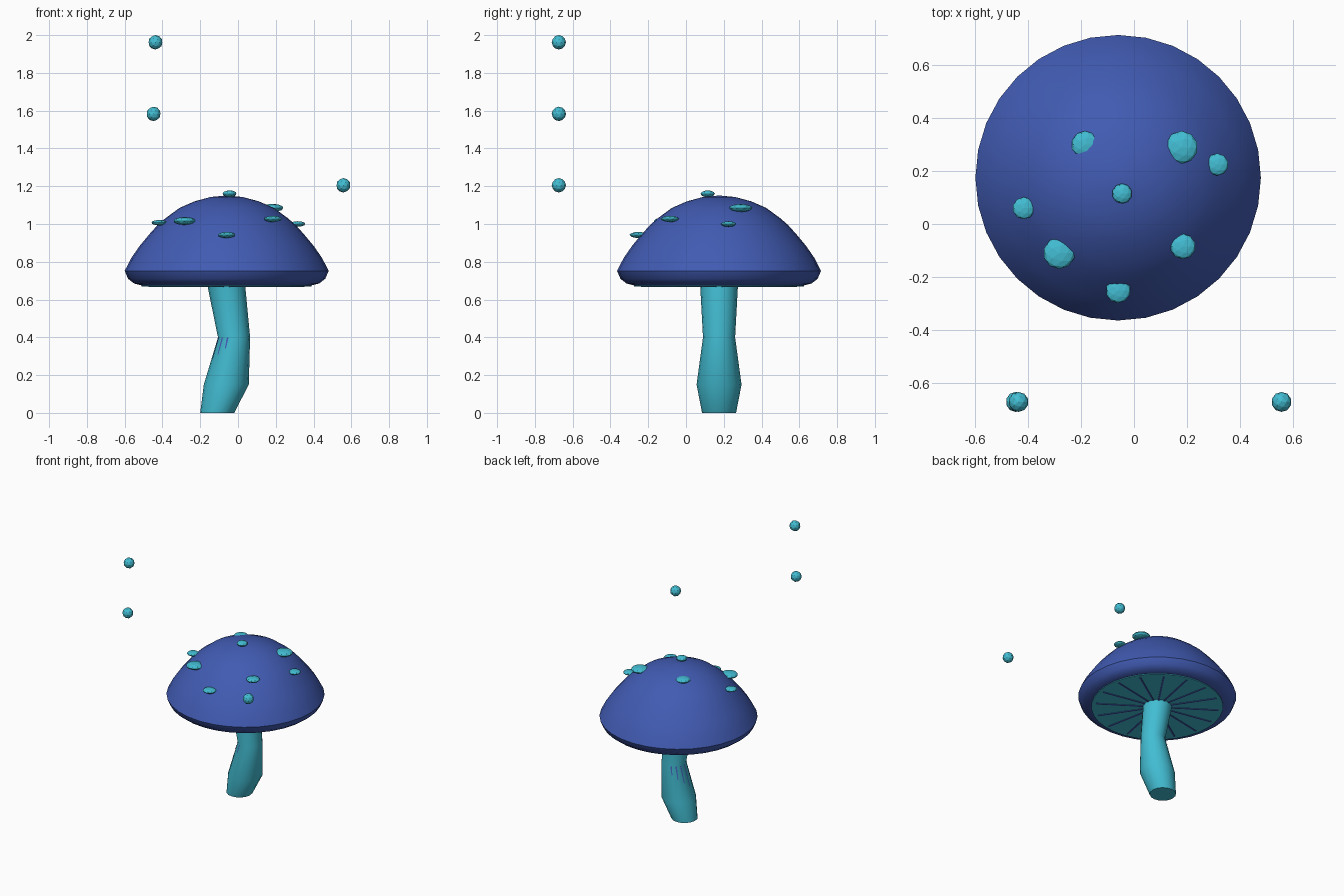
import bpy, bmesh, math
from mathutils import Vector

if "Cube" in bpy.data.objects:
    bpy.data.objects.remove(bpy.data.objects["Cube"])

CX, CY = -0.06, 0.175   # cap axis


def material(name, rgb):
    m = bpy.data.materials.new(name)
    m.diffuse_color = (*rgb, 1)
    m.use_nodes = True
    m.node_tree.nodes["Principled BSDF"].inputs["Base Color"].default_value = m.diffuse_color
    return m


NAVY = material("navy blue", (0.053, 0.105, 0.45))
TEAL = material("teal", (0.055, 0.51, 0.65))


def finish(name, bm, mat, angle=40):
    bmesh.ops.recalc_face_normals(bm, faces=bm.faces)
    me = bpy.data.meshes.new(name)
    bm.to_mesh(me)
    bm.free()
    me.materials.append(mat)
    ob = bpy.data.objects.new(name, me)
    bpy.context.collection.objects.link(ob)
    if angle:
        bpy.ops.object.select_all(action='DESELECT')
        ob.select_set(True)
        bpy.context.view_layer.objects.active = ob
        bpy.ops.object.shade_smooth_by_angle(angle=math.radians(angle))
    return ob


def loft(name, rings, n, mat, angle=40):
    """Closed tube through horizontal rings (x, y, z, radius)."""
    bm = bmesh.new()
    loops = []
    for x, y, z, r in rings:
        loops.append([bm.verts.new((x + r * math.cos(math.tau * i / n),
                                    y + r * math.sin(math.tau * i / n), z))
                      for i in range(n)])
    for a, b in zip(loops, loops[1:]):
        for i in range(n):
            j = (i + 1) % n
            bm.faces.new((a[i], a[j], b[j], b[i]))
    bm.faces.new(loops[0])
    bm.faces.new(loops[-1])
    return finish(name, bm, mat, angle)


def blob(name, loc, r, squash=1.0):
    bm = bmesh.new()
    bmesh.ops.create_icosphere(bm, subdivisions=2, radius=r)
    for v in bm.verts:
        v.co = Vector((v.co.x, v.co.y, v.co.z * squash)) + Vector(loc)
    return finish(name, bm, TEAL, 0)


# cap
cap = [(0.45, 0.675), (0.49, 0.685), (0.522, 0.71), (0.54, 0.752), (0.505, 0.82),
       (0.46, 0.885), (0.41, 0.945), (0.365, 0.995), (0.325, 1.03), (0.25, 1.085),
       (0.17, 1.12), (0.085, 1.143), (0.01, 1.15)]
loft("cap", [(CX, CY, z, r) for r, z in cap], 32, NAVY)

# underside plate
loft("cap_underside", [(CX, CY, 0.67, 0.45), (CX, CY, 0.68, 0.45)], 32, TEAL)

# gills: thin radial strips under the cap
bm = bmesh.new()
for k in range(16):
    a = math.tau * (k + 0.5) / 16
    d, s = Vector((math.cos(a), math.sin(a), 0)), Vector((-math.sin(a), math.cos(a), 0))
    geo = bmesh.ops.create_cube(bm, size=1)
    for v in geo['verts']:
        c = v.co.copy()
        v.co = Vector((CX, CY, 0.669)) + d * (0.245 + 0.35 * c.x) + s * (0.011 * c.y)
        v.co.z += 0.006 * c.z
finish("gills", bm, NAVY, 0)

# bent stem
stem = [(-0.11, CY, 0.0, 0.09), (-0.062, CY, 0.15, 0.119),
        (-0.021, CY, 0.4, 0.085), (-0.062, CY, 0.675, 0.1)]
loft("stem", stem, 16, TEAL)

# short dark streaks on the bent side of the stem
bm = bmesh.new()
for k in range(-3, 4):
    a = math.pi + k * math.tau / 16
    low = 0.25 + 0.03 * abs(k)
    quad = []
    for z, w in ((low, 0.003), (0.4, 0.005)):
        t = (z - 0.15) / 0.25
        x, r = -0.062 + 0.041 * t, 0.119 - 0.034 * t + 0.002
        c = Vector((x + r * math.cos(a), CY + r * math.sin(a), z))
        s = Vector((-math.sin(a), math.cos(a), 0)) * w
        quad.append((c - s, c + s))
    (p, q), (u, v) = quad
    bm.faces.new([bm.verts.new(c) for c in (p, q, v, u)])
finish("stem_streaks", bm, NAVY, 0)

# flattened spots on the cap
spots = [(-0.045, 0.115, 1.16, 0.038), (-0.185, 0.3, 1.108, 0.052),
         (0.18, 0.29, 1.085, 0.062), (0.315, 0.225, 1.0, 0.042),
         (-0.417, 0.06, 1.007, 0.042), (-0.283, -0.11, 1.016, 0.06),
         (0.185, -0.085, 1.027, 0.048), (-0.06, -0.252, 0.942, 0.047)]
for i, (x, y, z, r) in enumerate(spots):
    blob(f"spot_{i + 1}", (x, y, z), r, 0.35 if r > 0.04 else 0.48)

# floating spores
for i, (x, z) in enumerate([(-0.437, 1.962), (-0.447, 1.583), (0.558, 1.205)]):
    blob(f"spore_{i + 1}", (x, -0.673, z), 0.038)
